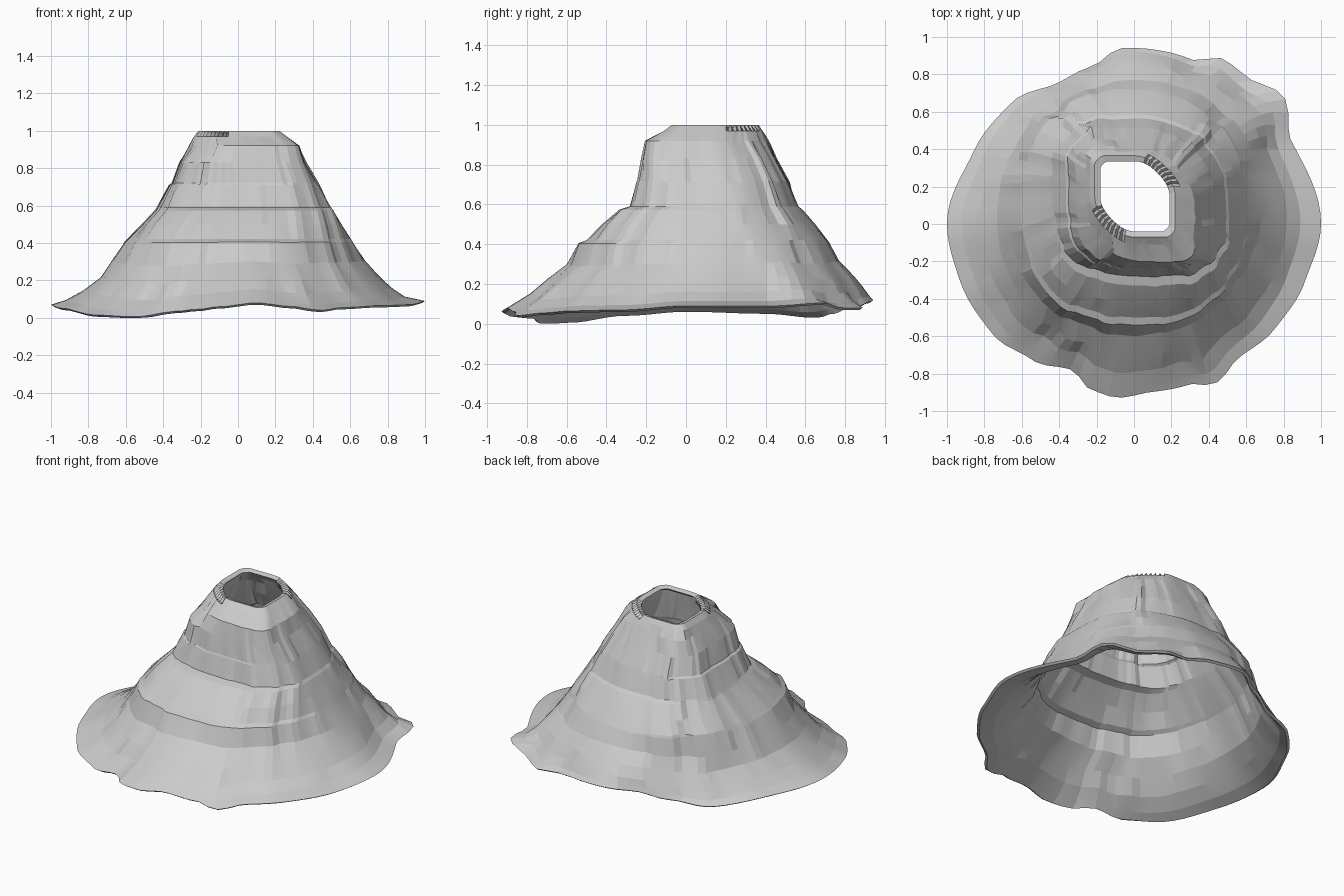
import bpy, bmesh, math, random

if "Cube" in bpy.data.objects:
    bpy.data.objects.remove(bpy.data.objects["Cube"])

random.seed(4)
N = 96

# Cone profile: height, then left, right, front, back reach
LEVELS = [
    (1.00, -.21, .22, -.07, .365), (.97, -.235, .26, -.11, .385), (.92, -.26, .325, -.20, .41),
    (.83, -.31, .36, -.22, .45), (.72, -.35, .425, -.24, .51), (.71, -.365, .43, -.245, .515),
    (.59, -.43, .49, -.28, .565), (.575, -.44, .505, -.33, .585), (.50, -.51, .55, -.42, .65),
    (.42, -.59, .60, -.50, .71), (.405, -.605, .61, -.54, .72), (.30, -.68, .68, -.60, .77),
    (.22, -.735, .75, -.71, .84), (.15, -.83, .82, -.80, .89), (.10, -.92, .89, -.89, .92),
    (.075, -1.0, 1.0, -.935, .94)]

# Wavy foot: angle, radius, edge height
FOOT = [
    (0, 1.0, .09), (28, .95, .09), (41, 1.05, .105), (52, .99, .08), (62, 1.0, .08), (70, .93, .09),
    (78, .935, .11), (94, .94, .12), (105, .87, .10), (118, .855, .06), (135, .92, .04),
    (155, .94, .06), (180, 1.0, .07), (198, .98, .05), (218, .96, .015), (233, .91, .005),
    (247, .85, .035), (256, .92, .045), (264, .935, .06), (276, .905, .08), (289, .91, .06),
    (297, .96, .04), (308, .91, .055), (323, .94, .065), (341, .965, .07), (360, 1.0, .09)]


def foot(deg):
    """Smoothly interpolated foot radius and height at an angle."""
    deg %= 360
    for (a, r0, z0), (b, r1, z1) in zip(FOOT, FOOT[1:]):
        if deg <= b:
            t = (1 - math.cos(math.pi * (deg - a) / (b - a))) / 2
            return r0 + (r1 - r0) * t, z0 + (z1 - z0) * t


def point(level, i, inset, rough):
    z, left, right, front, back = level
    a = math.tau * i / N
    c, s = math.cos(a), math.sin(a)
    # square corners front right and back left, cut corners on the other diagonal
    q = -2 * c * s
    up = max(0, min(1, (z - .32) / .55))
    if q > 0:
        k = 1 + .30 * up * q
    else:
        k = 1 + q * q * (-.07 if z > .9 else .07 * min(1, up * 3) * (c < 0) + .02)
    mx, my = (left + right) / 2, (front + back) / 2
    hx, hy = (right - left) / 2 - inset, (back - front) / 2 - inset
    if z < .2:
        k = 1
    # rounded plan clipped to flat sides
    x = mx + hx * max(-1, min(1, c * k))
    y = my + hy * max(-1, min(1, s * k))
    # blend towards the wavy foot outline
    w = max(0, min(1, (.42 - z) / .345))
    if w > 0:
        r, fz = foot(math.degrees(math.atan2(y, x)))
        base = math.hypot((1 - inset) * c, (.9375 - inset) * s)
        f = 1 + ((r - inset) / base - 1) * w * w
        x, y = x * f, y * f
        z += (fz - .075) * w
    # ragged teeth on two diagonals of the crater rim
    if level[0] == 1.0 and i % 2 and q < -.55:
        z -= .035
    # stepped vertical ribs
    if .12 < level[0] < .95:
        x += rough * c
        y += rough * s
    return x, y, z


def ring_set(bm, inset_of, drop, ribs):
    rings = []
    for k, lv in enumerate(LEVELS):
        ring = []
        for i in range(N):
            p = point(lv, i, inset_of(k), ribs[k // 3][i // 2])
            ring.append(bm.verts.new((p[0], p[1], max(0, p[2] - drop))))
        rings.append(ring)
    return rings


def bridge(bm, a, b):
    for i in range(N):
        j = (i + 1) % N
        bm.faces.new((a[i], b[i], b[j], a[j]))


# Stepped ribs are strongest on the diagonals and vanish on the flat sides
ribs = [[random.uniform(-.013, .013) * abs(math.sin(4 * math.pi * (i + .25) / (N // 2)))
         for i in range(N // 2)] for _ in range(6)]

bm = bmesh.new()
outer = ring_set(bm, lambda k: 0, 0, ribs)
inner = ring_set(bm, lambda k: .03 - .015 * k / (len(LEVELS) - 1), .01, ribs)
for a, b in zip(outer, outer[1:]):
    bridge(bm, a, b)
for a, b in zip(inner, inner[1:]):
    bridge(bm, b, a)
# crater rim and foot edge
bridge(bm, inner[0], outer[0])
bridge(bm, outer[-1], inner[-1])
bmesh.ops.recalc_face_normals(bm, faces=bm.faces)

mesh = bpy.data.meshes.new("volcano_shell")
bm.to_mesh(mesh)
bm.free()
volcano = bpy.data.objects.new("volcano_shell", mesh)
bpy.context.collection.objects.link(volcano)
bpy.context.view_layer.objects.active = volcano
volcano.select_set(True)
bpy.ops.object.shade_smooth_by_angle(angle=math.radians(8))
